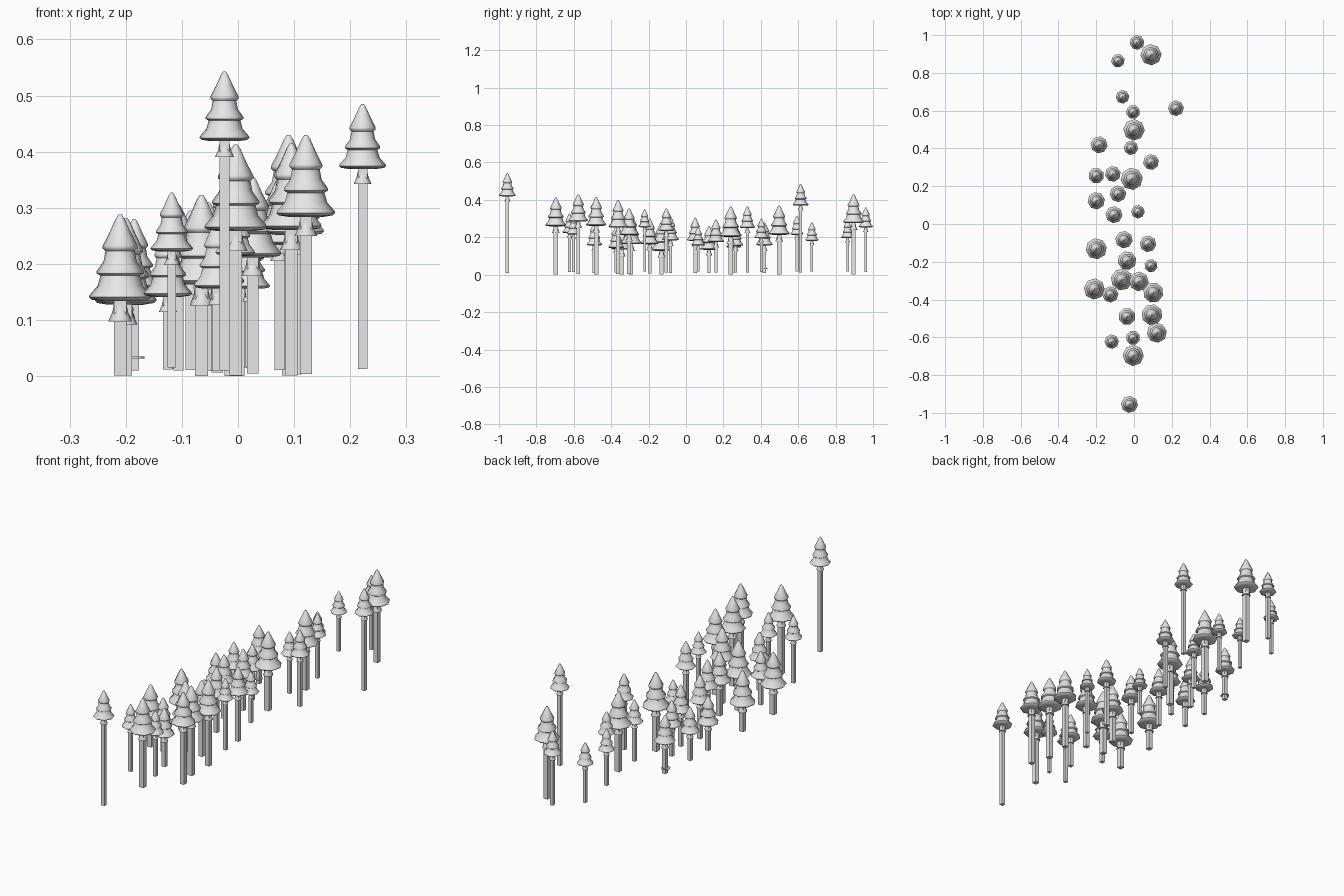
import bpy, bmesh, math, random
from mathutils import Matrix

random.seed(4)
grey = bpy.data.materials.new("plain_grey")
grey.diffuse_color = (0.8, 0.8, 0.8, 1)

# Each tree: x, y, crown radius, top height
TREES = [
    (.016, .961, .039, .36), (.09, .896, .056, .43), (-.085, .864, .036, .295),
    (-.061, .673, .036, .28), (.222, .613, .042, .485), (-.005, .593, .037, .315),
    (0, .498, .057, .37), (-.185, .419, .045, .28), (-.016, .403, .038, .30),
    (.09, .328, .042, .365), (-.20, .256, .042, .26), (-.112, .265, .042, .27),
    (-.012, .239, .059, .365), (-.085, .16, .044, .295), (-.20, .123, .046, .26),
    (.021, .065, .036, .255), (-.106, .049, .045, .305), (-.053, -.083, .046, .31),
    (.074, -.105, .044, .355), (-.20, -.131, .056, .282), (-.037, -.194, .05, .30),
    (.09, -.221, .035, .35), (-.065, -.294, .058, .323), (.026, -.304, .052, .355),
    (-.21, -.344, .056, .288), (-.125, -.373, .043, .26), (.102, -.363, .054, .40),
    (.095, -.48, .056, .415), (-.037, -.49, .045, .28), (.121, -.576, .053, .43),
    (-.005, -.602, .038, .32), (-.118, -.623, .038, .327), (-.004, -.696, .056, .413),
    (-.024, -.955, .045, .543),
]

# Crown outline: radius and drop below the tip, in crown radii
CROWN = [(.05, 0), (.15, -.15), (.34, -.57), (.56, -1.0), (.56, -1.08), (.47, -1.16),
         (.53, -1.5), (.75, -1.8), (.75, -1.88), (.63, -1.95), (.72, -2.27),
         (.97, -2.56), (1.0, -2.63), (.92, -2.71), (.6, -2.76), (.2, -2.76)]
# Flared collar under the crown
COLLAR = [(.2, -2.70), (.2, -2.85), (.25, -3.1), (.37, -3.38), (.37, -3.4), (.2, -3.4)]


def lathe(name, outline, x, y, z, scale, turn, sides=8):
    """Turn an outline into a capped solid with the given number of sides."""
    bm = bmesh.new()
    rings = []
    for r, h in outline:
        rings.append([bm.verts.new((r * scale * math.cos(2 * math.pi * i / sides),
                                    r * scale * math.sin(2 * math.pi * i / sides),
                                    h * scale)) for i in range(sides)])
    for a, b in zip(rings, rings[1:]):
        for i in range(sides):
            j = (i + 1) % sides
            bm.faces.new((a[i], b[i], b[j], a[j]))
    bm.faces.new(rings[0])
    bm.faces.new(rings[-1][::-1])
    bmesh.ops.recalc_face_normals(bm, faces=bm.faces)
    bm.transform(Matrix.Translation((x, y, z)) @ Matrix.Rotation(turn, 4, 'Z'))
    me = bpy.data.meshes.new(name)
    bm.to_mesh(me)
    bm.free()
    me.materials.append(grey)
    ob = bpy.data.objects.new(name, me)
    bpy.context.collection.objects.link(ob)
    bpy.ops.object.select_all(action='DESELECT')
    bpy.context.view_layer.objects.active = ob
    ob.select_set(True)
    bpy.ops.object.shade_smooth_by_angle(angle=math.radians(50))
    return ob


for n, (x, y, r, top) in enumerate(TREES, 1):
    turn = random.uniform(0, math.pi / 4)
    base = max(0, .046 - .8 * r)
    lathe(f"crown_{n}", CROWN, x, y, top, r, turn)
    lathe(f"collar_{n}", COLLAR, x, y, top, r, turn)
    # Square trunk, sides facing the axes
    half = .2 * math.sqrt(2)
    lathe(f"trunk_{n}", [(half, (top - base) / r - 2.7), (half, 0)],
          x, y, base, r, math.pi / 4, 4)

# Small disc around one trunk
lathe("trunk_disc", [(.02, .0015), (.02, -.0015)], -.187, .416, .033, 1, 0)
